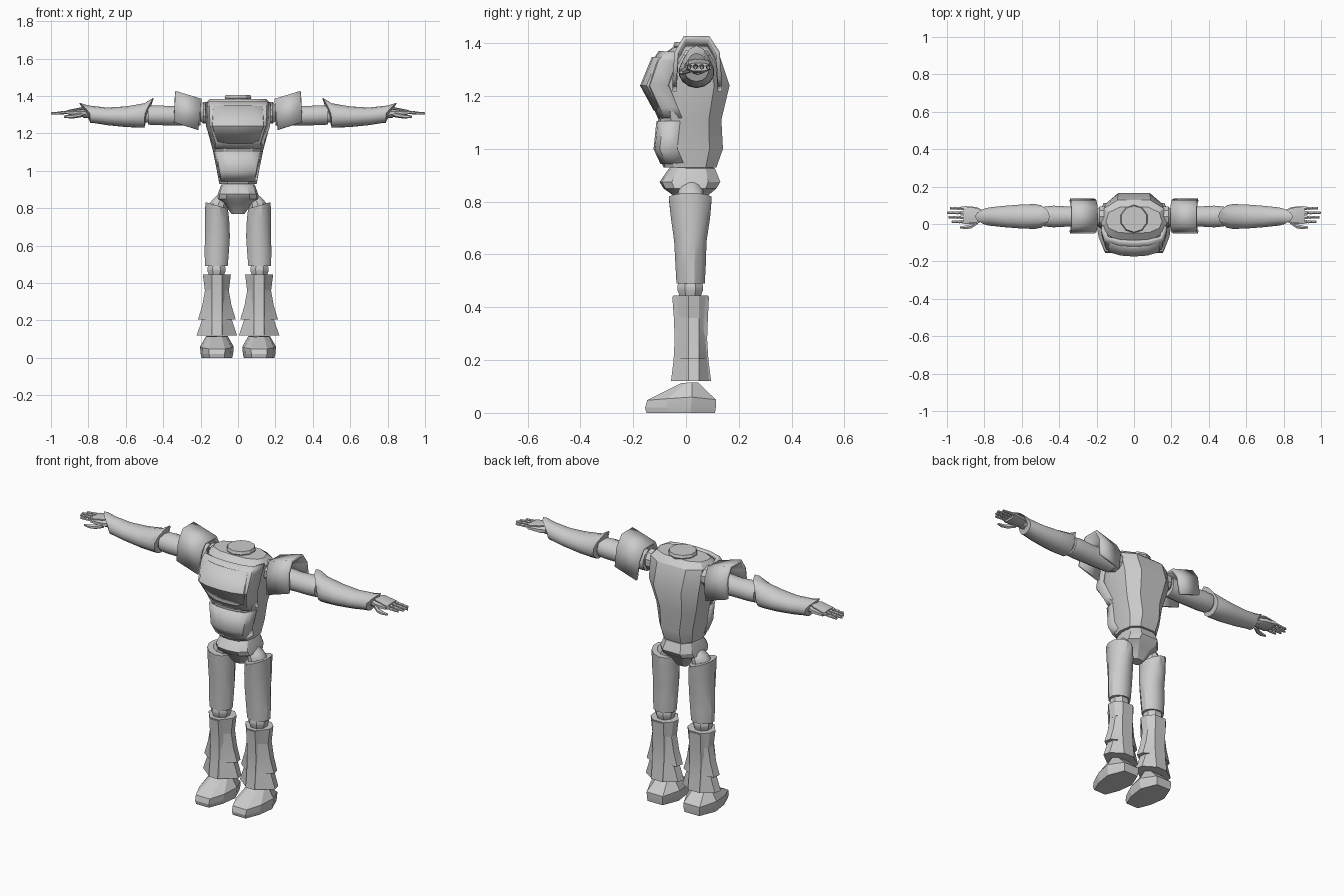
import bpy
import bmesh
from math import sin, cos, pi, radians


def finish(name, bm, mirror=False, thick=0, angle=32):
    bmesh.ops.recalc_face_normals(bm, faces=bm.faces)
    me = bpy.data.meshes.new(name)
    bm.to_mesh(me)
    bm.free()
    ob = bpy.data.objects.new(name, me)
    bpy.context.collection.objects.link(ob)
    bpy.ops.object.select_all(action='DESELECT')
    bpy.context.view_layer.objects.active = ob
    ob.select_set(True)
    bpy.ops.object.shade_smooth_by_angle(angle=radians(angle))
    if thick:
        m = ob.modifiers.new("Thickness", 'SOLIDIFY')
        m.thickness, m.offset = thick, 0
    if mirror:
        ob.modifiers.new("Mirror", 'MIRROR')
    return ob


def loft(name, rings, closed=True, **kw):
    """Skin a list of equal-length rings; closed rings get end caps."""
    bm = bmesh.new()
    vs = [[bm.verts.new(p) for p in r] for r in rings]
    n = len(vs[0])
    for a, b in zip(vs, vs[1:]):
        for i in range(n if closed else n - 1):
            j = (i + 1) % n
            bm.faces.new((a[i], a[j], b[j], b[i]))
    if closed:
        bm.faces.new(vs[0])
        bm.faces.new(vs[-1])
    return finish(name, bm, **kw)


def ring_x(x, y, z, ry, rz, n=12, peak=0, lift=0):
    """Ring around the arm; peak and lift pull its top outwards."""
    pts = []
    for i in range(n):
        a = 2 * pi * (i + .5) / n
        t = max(0, sin(a)) ** 2
        pts.append((x + peak * t, y + ry * cos(a), z + rz * sin(a) + lift * t))
    return pts


def arm(name, secs, n=12):
    return loft(name, [ring_x(*s[:5], n, *s[5:]) for s in secs], mirror=True)


def ring_z(z, x0, x1, y0, y1, n=12, tilt=0):
    """Ring around a leg given by its extents; tilt raises the outer side."""
    return [((x0 + x1) / 2 + (x1 - x0) / 2 * cos(a), (y0 + y1) / 2 + (y1 - y0) / 2 * sin(a),
             z + tilt * cos(a)) for a in (2 * pi * (i + .5) / n for i in range(n))]


def body_ring(z, w, y0, y1):
    half = [(.0, -1), (.55, -.93), (.9, -.6), (1, -.1), (.9, .6), (.5, 1)]
    prof = half + [(-x, y) for x, y in half[:0:-1]]
    m, h = (y0 + y1) / 2, (y1 - y0) / 2
    return [(x * w, m + y * h, z) for x, y in prof]


# torso, neck and pelvis
loft("torso", [body_ring(*s) for s in (
    (.93, .10, -.085, .115), (1.0, .113, -.117, .14), (1.11, .135, -.105, .134),
    (1.24, .17, -.125, .165), (1.355, .177, -.09, .127), (1.385, .15, -.05, .09))])
loft("neck", [ring_z(z, -r, r, .027 - r, .027 + r, 10)
              for z, r in ((1.37, .065), (1.39, .075), (1.405, .07))])
loft("pelvis", [body_ring(*s) for s in (
    (.935, .075, -.055, .095), (.925, .09, -.065, .11), (.875, .108, -.10, .13),
    (.85, .113, -.085, .115), (.825, .075, -.05, .085), (.77, .035, -.01, .05))], angle=25)


# layered chest armour and belly plate
def plate(name, levels, thick):
    cols = [(-1.08, .085), (-.95, .022), (-.5, .005), (0, 0), (.5, .005), (.95, .022), (1.08, .085)]
    loft(name, [[(u * w, y + d, z) for u, d in cols] for z, w, y in levels],
         closed=False, thick=thick)


plate("chest_plate", [(1.365, .152, -.095), (1.33, .155, -.12), (1.24, .15, -.152),
                      (1.16, .122, -.115), (1.12, .115, -.097)], .02)
plate("chest_panel", [(1.345, .132, -.122), (1.24, .138, -.166), (1.15, .105, -.116)], .016)
plate("belly_plate", [(1.105, .118, -.107), (1.0, .10, -.118), (.945, .088, -.092)], .01)

# shoulder joint, arched pad and upper arm
arm("shoulder_joint", [(.13, .04, 1.31, .055, .055), (.185, .04, 1.31, .055, .058),
                       (.20, .04, 1.31, .04, .045), (.22, .04, 1.3, .04, .04)], 10)
arch = [(-.043, 1.26), (-.036, 1.365), (-.005, 1.42), (.085, 1.42), (.12, 1.365), (.128, 1.26)]
loft("shoulder_pad", [[(x + (1.43 - z) * k, y, z + dz) for y, z in arch]
                      for x, dz, k in ((.195, -.042, .1), (.335, 0, .05))],
     closed=False, thick=.016, mirror=True)
arm("upper_arm", [(.20, .04, 1.297, .052, .057), (.30, .04, 1.295, .055, .056),
                  (.36, .04, 1.294, .056, .053), (.43, .04, 1.297, .06, .055),
                  (.48, .04, 1.297, .055, .052)])
arm("elbow", [(.45, .04, 1.3, .042, .042), (.53, .04, 1.3, .042, .042)])

# forearm sleeve, pulled into points at elbow and wrist
arm("forearm", [(.50, .04, 1.29, .062, .06, -.05, .042), (.53, .04, 1.291, .068, .06, -.03, .01),
                (.60, .04, 1.289, .066, .055), (.70, .04, 1.291, .058, .047),
                (.77, .04, 1.297, .05, .042, .03, .01),
                (.79, .04, 1.297, .046, .042, .06, .025)], 14)
arm("wrist", [(.76, .043, 1.305, .03, .028), (.83, .045, 1.308, .03, .024)], 10)

# hand: palm, back plate, jointed fingers and thumb
arm("palm", [(.81, .045, 1.308, .032, .02), (.84, .046, 1.308, .048, .023),
             (.905, .048, 1.309, .052, .015)], 8)
arm("hand_plate", [(.80, .045, 1.335, .012, .006), (.84, .047, 1.332, .042, .008),
                   (.912, .049, 1.318, .046, .007)], 8)
for i in range(4):
    y, tip = .012 + .024 * i, (.975, .993, 1.0, .985)[i]
    step = (tip - .90) / 3
    secs = []
    for k in range(3):
        x = .90 + step * k
        z = 1.312 - .002 * k
        secs += [(x, y, z, .007, .006), (x + step * .25, y, z, .0105 - k * .001, .0095 - k * .001),
                 (x + step * .85, y, z, .0095 - k * .001, .0085 - k * .001)]
    arm("finger", secs + [(tip, y, 1.306, .005, .004)], 6)
arm("thumb", [(.835, .012, 1.30, .014, .013), (.87, -.012, 1.293, .013, .012),
              (.90, -.018, 1.29, .011, .010), (.93, -.018, 1.29, .006, .006)], 6)

# hips, thighs and knees
loft("hip_joint", [ring_z(z, x - r, x + r, .018 - r, .018 + r, 10) for z, x, r in (
    (.875, .075, .03), (.85, .09, .045), (.825, .105, .05), (.78, .11, .05))], mirror=True)
loft("thigh", [ring_z(*s) for s in (
    (.49, .053, .178, -.038, .073), (.56, .047, .181, -.042, .077),
    (.65, .041, .179, -.047, .08), (.74, .045, .178, -.06, .094),
    (.815, .052, .177, -.068, .10, 12, .018))], mirror=True)
loft("knee", [ring_z(z, .115 - r, .115 + r, .016 - r, .016 + r, 8) for z, r in (
    (.43, .042), (.45, .046), (.465, .053), (.48, .053), (.50, .046))], mirror=True)


# shin core with overlapping flared plates
def shin_ring(z, w, y0, y1):
    c = .113
    return [(c + x, y, z) for x, y in ((-.027, y0), (.027, y0), (w, .01), (w * .92, .05),
                                       (.035, y1), (-.035, y1), (-w * .92, .05), (-w, .01))]


for name, secs in (
    ("shin", [(.44, .068, -.052, .087), (.36, .058, -.046, .083), (.28, .056, -.043, .08),
              (.20, .06, -.047, .085), (.12, .066, -.057, .095)]),
    ("shin_plate_upper", [(.445, .075, -.048, .084), (.36, .064, -.042, .079)]),
    ("shin_plate_middle", [(.37, .062, -.042, .079), (.28, .078, -.039, .076),
                           (.205, .101, -.043, .081)]),
    ("shin_plate_lower", [(.22, .074, -.043, .081), (.12, .108, -.053, .091)])):
    loft(name, [shin_ring(*s) for s in secs], mirror=True, angle=15)


# feet, faceted and tapering to the toe
def foot_ring(w, y0, y1, z_toe, z_mid, z_heel):
    c = .113
    half = [(.48, y0, z_toe), (.85, y0 + .3 * (y1 - y0), (z_toe + z_mid) / 2),
            (1, y0 + .65 * (y1 - y0), z_mid), (.55, y1, z_heel)]
    return [(c + x * w, y, z) for x, y, z in half] + [(c - x * w, y, z) for x, y, z in half[::-1]]


loft("foot", [foot_ring(.082, -.15, .11, 0, 0, 0), foot_ring(.087, -.155, .113, .02, .02, .02),
              foot_ring(.09, -.147, .113, .048, .06, .05),
              foot_ring(.058, -.02, .045, .112, .116, .116)], mirror=True, angle=12)
